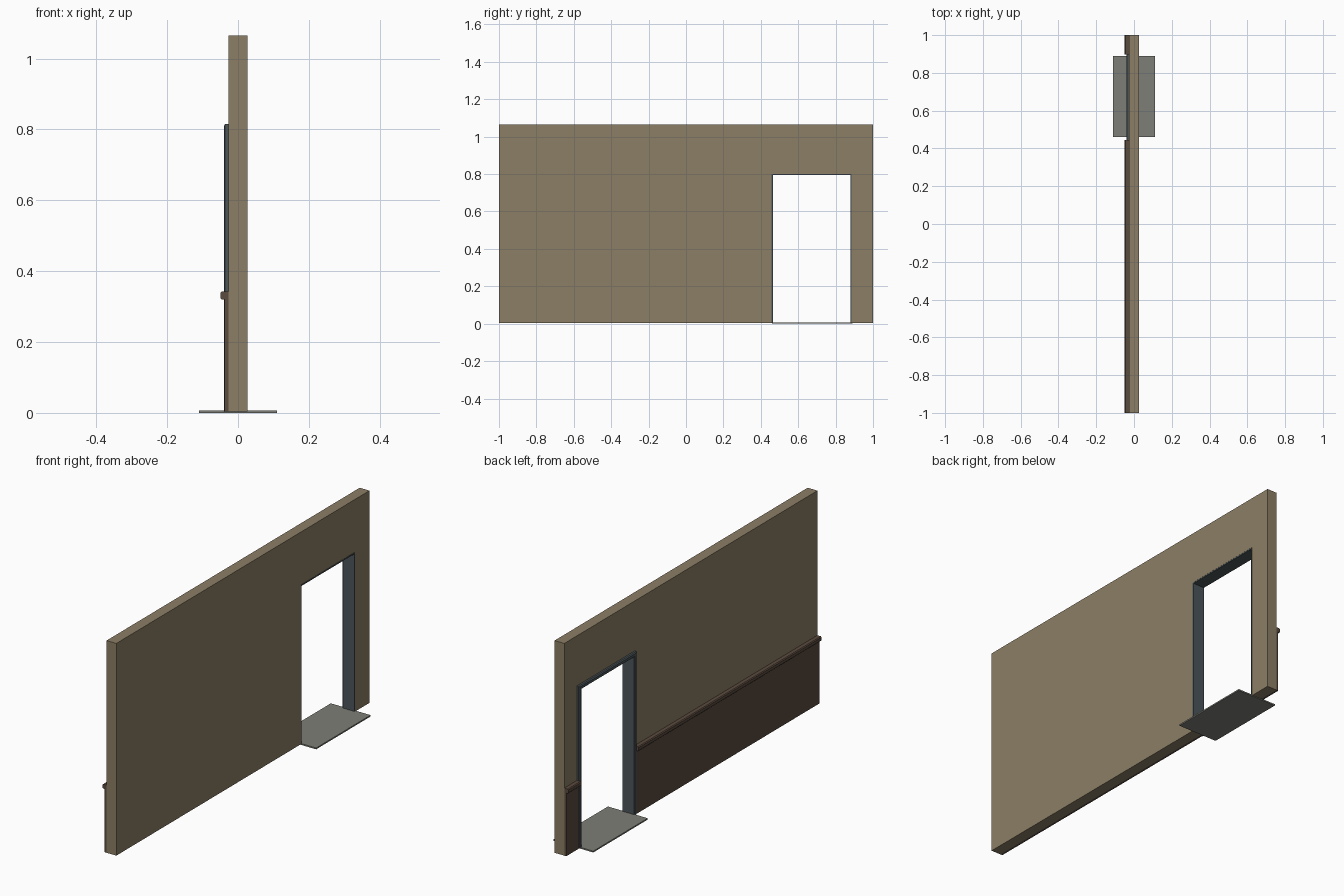
import bpy, bmesh

if "Cube" in bpy.data.objects:
    bpy.data.objects.remove(bpy.data.objects["Cube"])


def material(name, rgb):
    m = bpy.data.materials.new(name)
    m.diffuse_color = (*rgb, 1)
    m.use_nodes = True
    m.node_tree.nodes["Principled BSDF"].inputs["Base Color"].default_value = m.diffuse_color
    return m


PLASTER = material("plaster", (0.26, 0.21, 0.13))
WOOD = material("dark_wood", (0.105, 0.07, 0.05))
METAL = material("frame_grey", (0.07, 0.09, 0.10))
STONE = material("sill_grey", (0.21, 0.21, 0.185))


def loft(name, rings, mat):
    """Join matching closed rings of points into a capped solid."""
    bm = bmesh.new()
    vs = [[bm.verts.new(p) for p in r] for r in rings]
    n = len(vs[0])
    for a, b in zip(vs, vs[1:]):
        for i in range(n):
            j = (i + 1) % n
            bm.faces.new((a[i], a[j], b[j], b[i]))
    bm.faces.new(vs[0])
    bm.faces.new(vs[-1])
    bmesh.ops.recalc_face_normals(bm, faces=bm.faces)
    me = bpy.data.meshes.new(name)
    bm.to_mesh(me)
    bm.free()
    me.materials.append(mat)
    ob = bpy.data.objects.new(name, me)
    bpy.context.collection.objects.link(ob)
    return ob


def extrude_y(name, profile, y0, y1, mat):
    return loft(name, [[(x, y, z) for x, z in profile] for y in (y0, y1)], mat)


def box(name, x0, x1, y0, y1, z0, z1, mat):
    return extrude_y(name, [(x0, z0), (x1, z0), (x1, z1), (x0, z1)], y0, y1, mat)


W, BASE, TOP = 0.027, 0.004, 1.065      # half wall thickness, wall bottom and top
D0, D1, DH = 0.459, 0.885, 0.801        # doorway in the wall

# Wall panels and the lintel above the doorway
box("wall_long", -W, W, -1, D0, BASE, TOP, PLASTER)
box("wall_short", -W, W, D1, 1, BASE, TOP, PLASTER)
box("wall_lintel", -W, W, D0, D1, DH, TOP, PLASTER)

# Wainscot and chair rail on the -x side, interrupted by the door casing
rail = [(-W, 0.32), (-0.046, 0.32), (-0.05, 0.324), (-0.05, 0.338),
        (-0.046, 0.342), (-W, 0.342)]
for side, y0, y1 in (("long", -1, 0.446), ("short", 0.898, 1)):
    box("wainscot_" + side, -0.038, -W, y0, y1, BASE, 0.322, WOOD)
    extrude_y("chair_rail_" + side, rail, y0, y1, WOOD)

# Door frame: L-shaped section mitred around the opening (x, outward offset)
section = [(0.0275, 0), (-0.036, 0), (-0.04, 0.004), (-0.04, 0.016), (-0.036, 0.021),
           (-W, 0.021), (-W, 0.006), (0.0275, 0.006)]
Y0, Y1, H = 0.464, 0.880, 0.794
path = [(Y0, BASE, -1, 0), (Y0, H, -1, 1), (Y1, H, 1, 1), (Y1, BASE, 1, 0)]
loft("door_frame", [[(x, y + d * sy, z + d * sz) for x, d in section]
                    for y, z, sy, sz in path], METAL)

# Threshold plate through the doorway
box("threshold", -0.11, 0.11, 0.46, 0.89, 0, 0.007, STONE)
